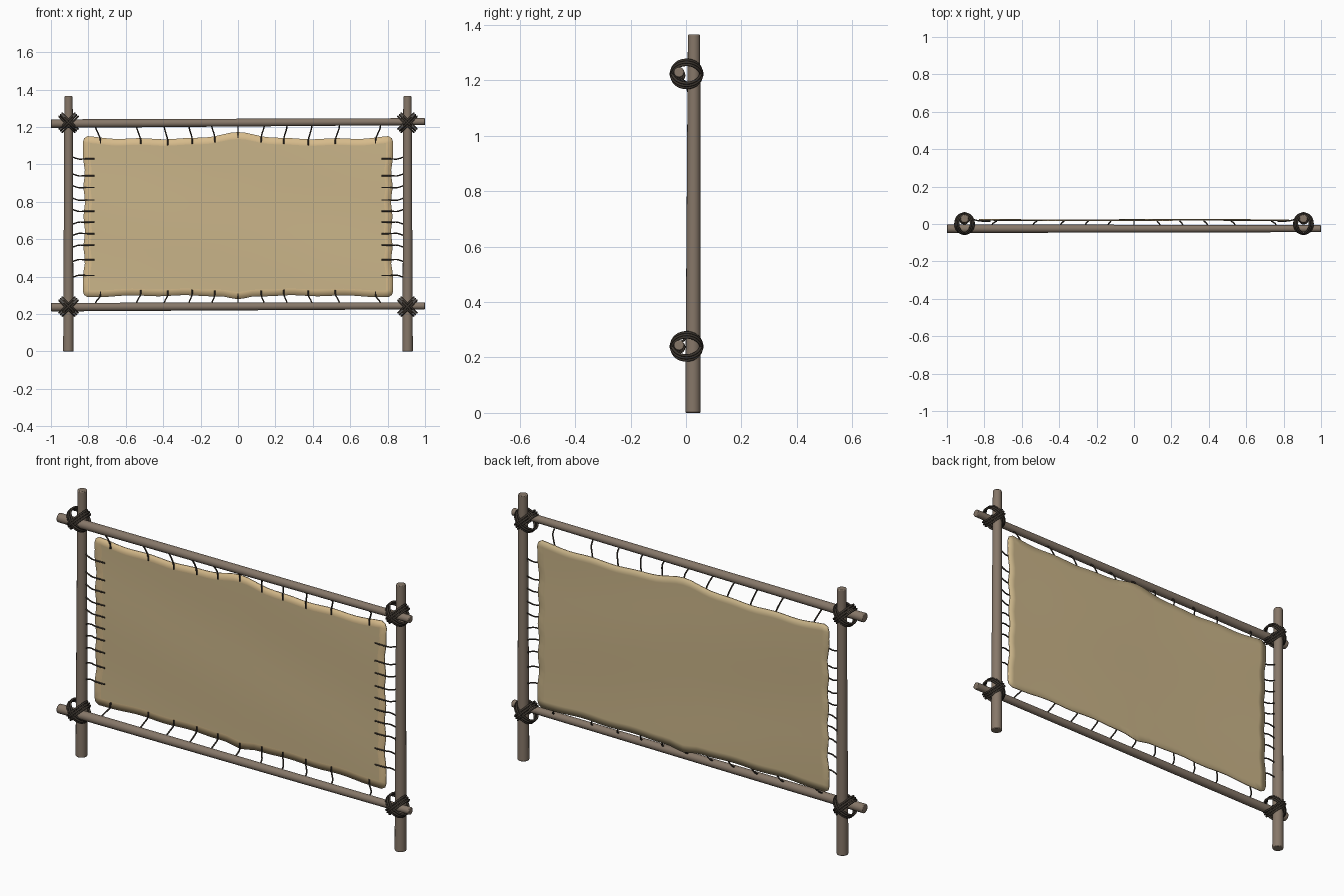
import bpy, bmesh, math
from mathutils import Vector

cube = bpy.data.objects.get("Cube")
if cube:
    bpy.data.objects.remove(cube, do_unlink=True)


def material(name, color):
    m = bpy.data.materials.new(name)
    m.use_nodes = True
    m.diffuse_color = (*color, 1)
    m.node_tree.nodes["Principled BSDF"].inputs["Base Color"].default_value = (*color, 1)
    return m


WOOD = material("weathered wood", (0.24, 0.185, 0.14))
ROPE = material("dark rope", (0.045, 0.036, 0.028))
HIDE = material("tan hide", (0.59, 0.46, 0.25))
RIM = material("pale hide edge", (0.68, 0.50, 0.26))


def activate(obj):
    bpy.ops.object.select_all(action='DESELECT')
    obj.select_set(True)
    bpy.context.view_layer.objects.active = obj


def pole(name, start, end, r1, r2):
    """Tapered round pole with softened ends."""
    a, b = Vector(start), Vector(end)
    bpy.ops.mesh.primitive_cone_add(vertices=16, radius1=r1, radius2=r2,
                                    depth=(b - a).length, location=(a + b) / 2)
    obj = bpy.context.object
    obj.name = name
    obj.rotation_euler = (b - a).to_track_quat('Z', 'Y').to_euler()
    obj.data.materials.append(WOOD)
    bevel = obj.modifiers.new("soft ends", 'BEVEL')
    bevel.width = 0.004
    bevel.segments = 2
    bevel.limit_method = 'ANGLE'
    bevel.angle_limit = math.radians(50)
    bpy.ops.object.shade_smooth_by_angle(angle=math.radians(40))


def ropes(name, paths, radius, closed=False):
    """Several rope strands joined in one object."""
    curve = bpy.data.curves.new(name, 'CURVE')
    curve.dimensions = '3D'
    curve.bevel_depth = radius
    curve.bevel_resolution = 2
    curve.resolution_u = 4
    curve.use_fill_caps = True
    for path in paths:
        s = curve.splines.new('NURBS')
        s.points.add(len(path) - 1)
        for point, co in zip(s.points, path):
            point.co = (*co, 1)
        s.order_u = 3
        s.use_cyclic_u = closed
        s.use_endpoint_u = not closed
    obj = bpy.data.objects.new(name, curve)
    bpy.context.collection.objects.link(obj)
    curve.materials.append(ROPE)
    activate(obj)
    bpy.ops.object.convert(target='MESH')
    bpy.ops.object.shade_smooth_by_angle(angle=math.radians(50))


# Frame: two posts behind, two rails in front
for side, label in ((-1, "right"), (1, "left")):
    pole(label + "_post", (side * 0.907, 0.025, 0), (side * 0.906, 0.029, 1.365), 0.028, 0.0225)
pole("top_rail", (-1, -0.025, 1.218), (1, -0.025, 1.229), 0.023, 0.0185)
pole("bottom_rail", (-1, -0.025, 0.237), (1, -0.025, 0.244), 0.023, 0.0185)


# Outline of the stretched hide
def top_edge(x):
    return (1.137 + 0.033 * math.exp(-(x / 0.15) ** 2)
            + 0.015 * abs(x / 0.83) ** 8 + 0.003 * math.cos(x * 24))


def bottom_edge(x):
    return (0.298 - 0.022 * math.exp(-(x / 0.06) ** 2)
            - 0.012 * abs(x / 0.83) ** 8 + 0.003 * math.cos(x * 22))


def half_width(v):
    return 0.822 + 0.02 * abs(v) ** 6 + 0.004 * math.cos(v * 17)


# Hide: a gently creased sheet with a pale border on its front
COLS, ROWS = 44, 24
bm = bmesh.new()
grid = []
for j in range(ROWS + 1):
    v = 2 * j / ROWS - 1
    row = []
    for i in range(COLS + 1):
        u = 2 * i / COLS - 1
        x = u * half_width(v)
        low, high = bottom_edge(x), top_edge(x)
        z = low + (high - low) * (v + 1) / 2
        if abs(u) == 1 and abs(v) == 1:
            x -= 0.018 * u
            z -= 0.014 * v
        y = 0.021 + 0.0025 * math.sin(3 * u + 2 * v) * math.cos(2.5 * v - u)
        row.append(bm.verts.new((x, y, z)))
    grid.append(row)
for j in range(ROWS):
    for i in range(COLS):
        f = bm.faces.new((grid[j][i], grid[j][i + 1], grid[j + 1][i + 1], grid[j + 1][i]))
        f.material_index = int(i in (0, COLS - 1) or j in (0, ROWS - 1))
mesh = bpy.data.meshes.new("hide")
bm.to_mesh(mesh)
bm.free()
hide = bpy.data.objects.new("stretched_hide", mesh)
bpy.context.collection.objects.link(hide)
for m in (HIDE, RIM, HIDE, HIDE):
    mesh.materials.append(m)
solid = hide.modifiers.new("thickness", 'SOLIDIFY')
solid.thickness = 0.006
solid.offset = 0
solid.material_offset = 2
activate(hide)
bpy.ops.object.shade_smooth_by_angle(angle=math.radians(40))

# Laces from the rails to the upper and lower borders
upper, lower, sides = [], [], []
offsets = (0.125, 0.245, 0.375, 0.52, 0.735)
for x in [0] + [s * o for o in offsets for s in (-1, 1)]:
    out = x * 1.02 + (0.012 if x > 0 else -0.012 if x < 0 else 0)
    t, b = top_edge(x), bottom_edge(x)
    upper.append([(out, -0.02, 1.205), (out, -0.002, 1.195), (x * 1.01, 0.012, t + 0.01),
                  (x, 0.014, t - 0.008), (x, 0.015, t - 0.032)])
    lower.append([(out, -0.02, 0.255), (out, -0.002, 0.265), (x * 1.01, 0.012, b - 0.005),
                  (x, 0.014, b + 0.008), (x, 0.015, b + 0.03)])

# Laces from the posts to the side borders
for z in (1.03, 0.94, 0.877, 0.81, 0.75, 0.69, 0.63, 0.567, 0.49, 0.406):
    dz = 0.012 * (1 if z > 0.7 else -1)
    for s in (-1, 1):
        sides.append([(s * 0.89, 0.028, z + dz), (s * 0.855, 0.024, z - dz * 0.3),
                      (s * 0.825, 0.014, z), (s * 0.768, 0.015, z)])
ropes("upper_laces", upper, 0.0038)
ropes("lower_laces", lower, 0.0038)
ropes("side_laces", sides, 0.0036)

# Crossed lashings where rails meet posts
for label, sx in (("right", -1), ("left", 1)):
    for level, cz in (("top", 1.223), ("bottom", 0.24)):
        loops = []
        for tilt in (-1, 1):
            for k in (-1, 0, 1):
                shift = k * 0.012
                loop = []
                for n in range(16):
                    a = math.tau * n / 16
                    d = 0.06 * math.cos(a) * math.sqrt(0.5)
                    loop.append((sx * 0.906 + d + shift * 0.7,
                                 0.002 + (0.057 - 0.003 * abs(k)) * math.sin(a),
                                 cz + tilt * (d - shift * 0.7)))
                loops.append(loop)
        ropes(f"{level}_{label}_lashing", loops, 0.0052, closed=True)
